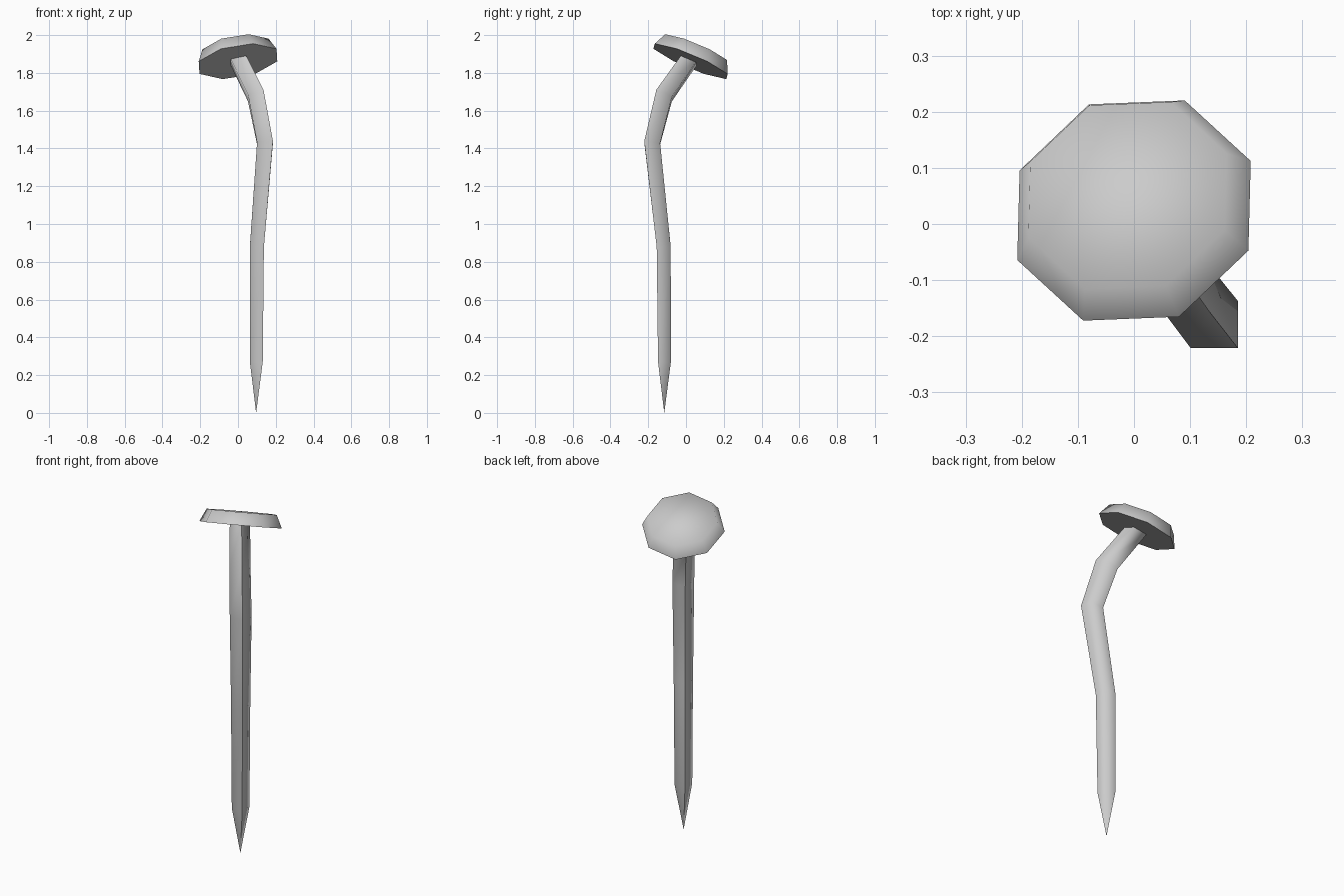
import bpy, bmesh, math
from mathutils import Vector

cube = bpy.data.objects.get("Cube")
if cube:
    bpy.data.objects.remove(cube, do_unlink=True)

steel = bpy.data.materials.new("grey steel")
steel.use_nodes = True
steel.diffuse_color = (0.6, 0.6, 0.6, 1)
steel.node_tree.nodes["Principled BSDF"].inputs["Base Color"].default_value = (0.6, 0.6, 0.6, 1)


def finish(bm, name):
    bmesh.ops.recalc_face_normals(bm, faces=bm.faces)
    for face in bm.faces:
        face.smooth = True
    mesh = bpy.data.meshes.new(name)
    bm.to_mesh(mesh)
    bm.free()
    mesh.materials.append(steel)
    obj = bpy.data.objects.new(name, mesh)
    bpy.context.collection.objects.link(obj)
    return obj


def bridge(bm, low, high):
    n = len(low)
    return [bm.faces.new((low[i], low[(i + 1) % n], high[(i + 1) % n], high[i])) for i in range(n)]


# Bent square shaft: centre, half width and mitre slope of each ring
bend = Vector((0.57, -0.82))
stations = [
    ((0.097, -0.114, 0.27), 0.034, 0.0),
    ((0.100, -0.118, 0.88), 0.037, -0.06),
    ((0.143, -0.179, 1.43), 0.042, 0.15),
    ((0.094, -0.116, 1.68), 0.041, 0.54),
    ((0.000, 0.018, 1.87), 0.039, 0.55),
]
corners = [(1, -1), (1, 1), (-1, 1), (-1, -1)]
bm = bmesh.new()
rings = []
for centre, half, slope in stations:
    ring = []
    for corner in corners:
        offset = Vector(corner) * half
        ring.append(bm.verts.new(Vector(centre) + Vector((offset.x, offset.y, slope * offset.dot(bend)))))
    rings.append(ring)
for low, high in zip(rings, rings[1:]):
    bridge(bm, low, high)
bm.faces.new(rings[-1])

# Pointed tip
tip = bm.verts.new((0.096, -0.115, 0))
for i in range(4):
    bm.faces.new((tip, rings[0][(i + 1) % 4], rings[0][i]))

# Crisp edges along the inside and outside of the bend
for low, high in zip([[tip] * 4] + rings, rings):
    for i in (0, 2):
        bm.edges.get((low[i], high[i])).smooth = False
for edge in rings[-1][0].link_edges:
    if edge.other_vert(rings[-1][0]) in rings[-1]:
        edge.smooth = False
finish(bm, "shaft")

# Tilted eight-sided head with a chamfered rim
normal = Vector((-0.18, 0.42, 1)).normalized()
level = Vector((0.92, 0.39, 0)).normalized()
across = normal.cross(level)
centre = Vector((0, 0.024, 1.861))
bm = bmesh.new()


def octagon(radius, lift):
    return [bm.verts.new(centre + normal * lift + radius * (level * math.cos(a) + across * math.sin(a)))
            for a in (math.tau * i / 8 for i in range(8))]


under, top = octagon(0.226, 0), octagon(0.192, 0.07)
bridge(bm, under, top)
bm.faces.new(top)
bm.faces.new(under[::-1])
head = finish(bm, "head")
bpy.ops.object.select_all(action='DESELECT')
head.select_set(True)
bpy.context.view_layer.objects.active = head
bpy.ops.object.shade_smooth_by_angle(angle=math.radians(80))
